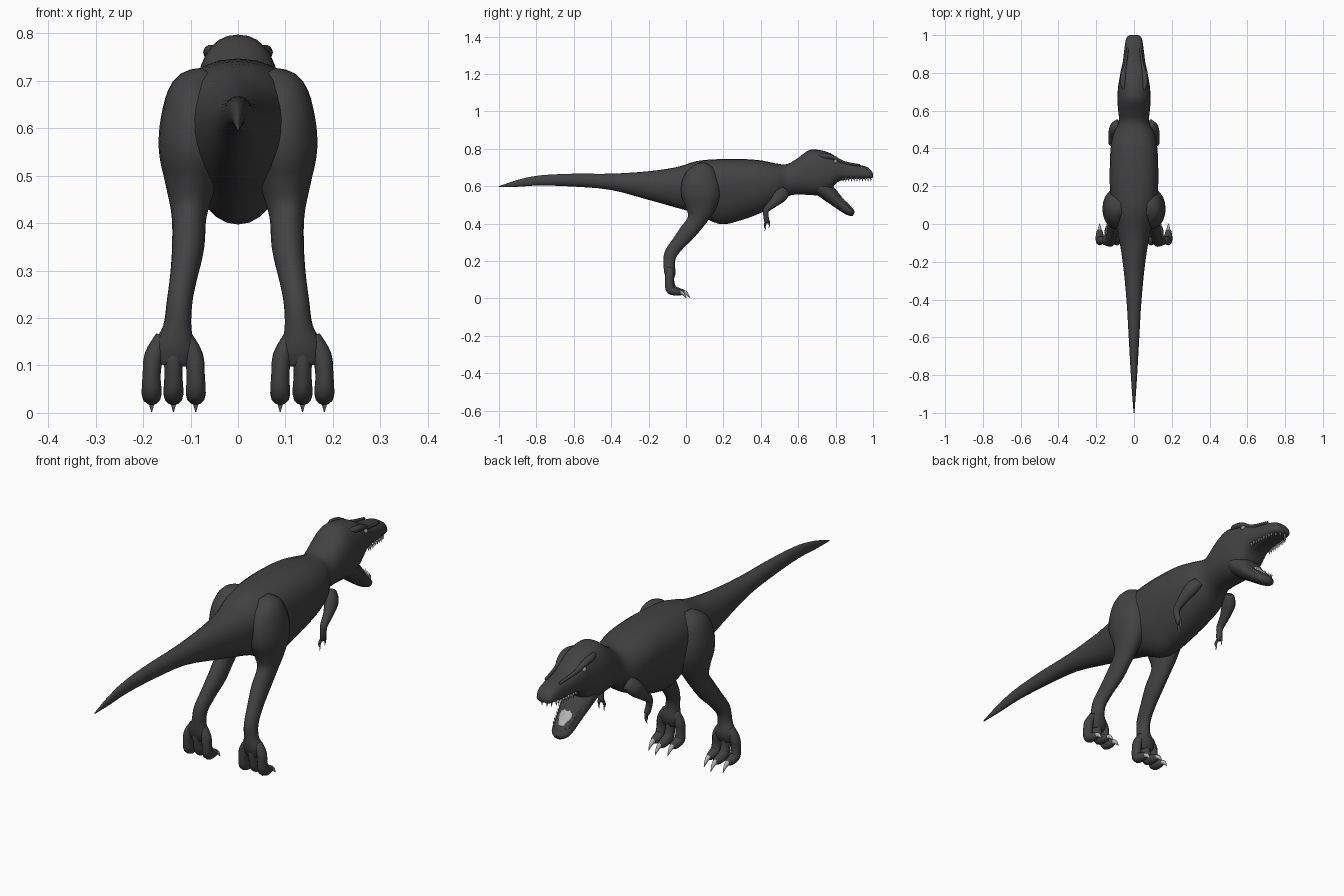
import bpy, bmesh, math
from mathutils import Vector, Matrix


def material(name, v):
    m = bpy.data.materials.new(name)
    m.diffuse_color = (v, v, v, 1)
    return m


SKIN = material("dark_skin", 0.055)
BONE = material("pale_bone", 0.45)
EYE = material("eye_grey", 0.3)


def finish(name, bm, mat, mirror=False):
    bmesh.ops.recalc_face_normals(bm, faces=bm.faces)
    me = bpy.data.meshes.new(name)
    bm.to_mesh(me)
    bm.free()
    ob = bpy.data.objects.new(name, me)
    bpy.context.collection.objects.link(ob)
    me.materials.append(mat)
    for p in me.polygons:
        p.use_smooth = True
    if mirror:
        ob.modifiers.new("mirror", 'MIRROR')
    return ob


def smooth_path(rows, steps):
    """Catmull-Rom interpolation of whole rows of numbers."""
    out = []
    for i in range(len(rows) - 1):
        a, b, c, d = (rows[max(i - 1, 0)], rows[i], rows[i + 1],
                      rows[min(i + 2, len(rows) - 1)])
        for k in range(steps):
            t = k / steps
            out.append([0.5 * (2 * q + (r - p) * t + (2 * p - 5 * q + 4 * r - s) * t * t
                               + (3 * q - p - 3 * r + s) * t ** 3)
                        for p, q, r, s in zip(a, b, c, d)])
    return out + [list(rows[-1])]


def skin_rings(bm, rings):
    vs = [[bm.verts.new(p) for p in ring] for ring in rings]
    n = len(vs[0])
    for a, b in zip(vs, vs[1:]):
        for i in range(n):
            bm.faces.new((a[i], a[(i + 1) % n], b[(i + 1) % n], b[i]))
    bm.faces.new(vs[0])
    bm.faces.new(vs[-1])


def tube(name, paths, mat=SKIN, mirror=False, steps=4, sides=16):
    """Limbs: rows of x, y, z, half width, half depth along each path."""
    bm = bmesh.new()
    for rows in paths:
        pts = smooth_path(rows, steps)
        rings = []
        for i, p in enumerate(pts):
            t = (Vector(pts[min(i + 1, len(pts) - 1)][:3])
                 - Vector(pts[max(i - 1, 0)][:3])).normalized()
            n = t.cross(Vector((1, 0, 0))).normalized()
            side = n.cross(t)
            ring = []
            for k in range(sides):
                a = 2 * math.pi * k / sides
                ring.append(Vector(p[:3]) + side * max(p[3], .001) * math.cos(a)
                            + n * max(p[4], .001) * math.sin(a))
            rings.append(ring)
        skin_rings(bm, rings)
    return finish(name, bm, mat, mirror)


# Tail, torso, neck and skull: y, top z, bottom z, half width, roundness, taper
BODY = [
    (-1.0, .600, .595, .002, 1, 0), (-.90, .634, .597, .010, 1, 0),
    (-.78, .658, .604, .018, 1, 0), (-.60, .667, .598, .028, 1, 0),
    (-.40, .667, .580, .040, 1, 0), (-.20, .680, .527, .060, 1, .05),
    (-.05, .702, .485, .085, 1, .1), (.06, .735, .452, .110, .95, .2),
    (.18, .745, .397, .122, .9, .25), (.29, .746, .417, .125, .9, .2),
    (.40, .738, .457, .122, .9, .15), (.48, .722, .500, .108, .9, .05),
    (.54, .718, .545, .080, .95, 0), (.60, .752, .556, .084, .9, 0),
    (.66, .794, .553, .088, .9, -.05), (.72, .792, .553, .085, .85, -.05),
    (.77, .777, .578, .077, .8, 0), (.81, .753, .622, .070, .75, 0),
    (.86, .728, .636, .059, .7, -.05), (.92, .716, .638, .051, .7, -.1),
    (.97, .702, .640, .044, .7, -.1), (.993, .680, .643, .034, .7, -.1),
    (1.0, .664, .648, .022, .8, 0)]
bm = bmesh.new()
rings = []
for y, zt, zb, w, e, k in smooth_path(BODY, 3):
    ring = []
    for j in range(28):
        a = 2 * math.pi * j / 28
        c, s = math.cos(a), math.sin(a)
        c = math.copysign(abs(c) ** e, c)
        s = math.copysign(abs(s) ** e, s)
        ring.append((w * c * (1 + k * s), y, (zt + zb) / 2 + (zt - zb) / 2 * s))
    rings.append(ring)
skin_rings(bm, rings)
finish("body", bm, SKIN)

# Lower jaw and tongue
tube("lower_jaw", [[(0, .68, .615, .06, .03), (0, .72, .595, .074, .045),
                    (0, .77, .555, .066, .042), (0, .81, .518, .056, .034),
                    (0, .85, .484, .049, .028), (0, .88, .462, .04, .022),
                    (0, .897, .452, .018, .012)]])
tube("tongue", [[(0, .74, .605, .03, .012), (0, .79, .567, .034, .012),
                 (0, .84, .522, .03, .010), (0, .875, .492, .014, .005)]], BONE)

# Brow ridges and eyes
tube("brow_ridge", [[(.045, .70, .765, .006, .006), (.058, .74, .762, .014, .014),
                     (.056, .79, .752, .014, .012), (.046, .84, .728, .008, .008),
                     (.034, .93, .712, .006, .006)]], mirror=True, sides=10)
bm = bmesh.new()
bmesh.ops.create_uvsphere(bm, u_segments=12, v_segments=8, radius=.011,
                          matrix=Matrix.Translation((.062, .80, .732)))
finish("eye", bm, EYE, True)


# Teeth: small cones around each jaw
def teeth(name, count, place, direction):
    bm = bmesh.new()
    rot = Vector(direction).to_track_quat('Z', 'Y').to_matrix().to_4x4()
    for i in range(count):
        x, y, z = place(i / (count - 1))
        h = .024 if i % 2 else .018
        bmesh.ops.create_cone(bm, cap_ends=True, segments=6, radius1=.005, radius2=.0005,
                              depth=h, matrix=Matrix.Translation((x, y, z)) @ rot)
    finish(name, bm, BONE, True)


teeth("upper_teeth", 11,
      lambda t: (.050 - .016 * t - .022 * max(0, t - .8) * 5, .84 + .148 * t, .634), (0, 0, -1))
teeth("lower_teeth", 9,
      lambda t: (.049 - .014 * t - .025 * max(0, t - .8) * 5, .805 + .085 * t, .552 - .073 * t),
      (0, .5, .8))

# Hind legs
tube("hind_leg", [[(.06, .085, .715, .02, .03), (.082, .085, .68, .058, .075),
                   (.092, .08, .62, .07, .102), (.097, .08, .55, .07, .105),
                   (.100, .075, .48, .053, .078), (.103, .055, .415, .037, .05),
                   (.105, .005, .35, .034, .045), (.114, -.045, .29, .029, .037),
                   (.123, -.083, .235, .027, .034), (.128, -.09, .18, .030, .030),
                   (.134, -.085, .135, .046, .030), (.137, -.085, .10, .035, .018)]],
     mirror=True, sides=20)

# Toes with claws: x and forward offset
TOES = [(.089, 0), (.136, .02), (.182, 0)]
tube("toes", [[(.134 + (x - .134) * .5, -.085, .16, .016, .018),
               (.134 + (x - .134) * .9, -.088, .12, .020, .023),
               (x, -.09 + f * .3, .08, .019, .023), (x, -.083 + f * .6, .047, .021, .024),
               (x, -.058 + f, .036, .020, .020), (x, -.035 + f, .034, .014, .014),
               (x, -.025 + f, .032, .004, .004)] for x, f in TOES],
     mirror=True, sides=12)
tube("toe_claws", [[(x, -.04 + f, .036, .011, .012), (x, -.018 + f, .027, .008, .009),
                    (x, .002 + f, .002, .001, .001)] for x, f in TOES],
     BONE, True, sides=8)

# Small forearms with two clawed fingers
tube("arm", [[(.085, .53, .575, .02, .03), (.104, .505, .548, .027, .036),
              (.116, .465, .508, .020, .024), (.120, .43, .475, .015, .017),
              (.118, .427, .445, .013, .014), (.113, .432, .415, .012, .014),
              (.110, .434, .402, .006, .008)]], mirror=True, sides=12)
FINGERS = [(.104, .422, .372), (.114, .444, .388)]
tube("fingers", [[(.112, .432, .42, .006, .006), (x, y, z + .022, .006, .006),
                  (x, y, z + .006, .004, .004)] for x, y, z in FINGERS],
     mirror=True, sides=8)
tube("finger_claws", [[(x, y, z + .012, .004, .004), (x, y + .002, z, .003, .003),
                       (x, y - .002, z - .012, .001, .001)] for x, y, z in FINGERS],
     BONE, True, sides=6)
